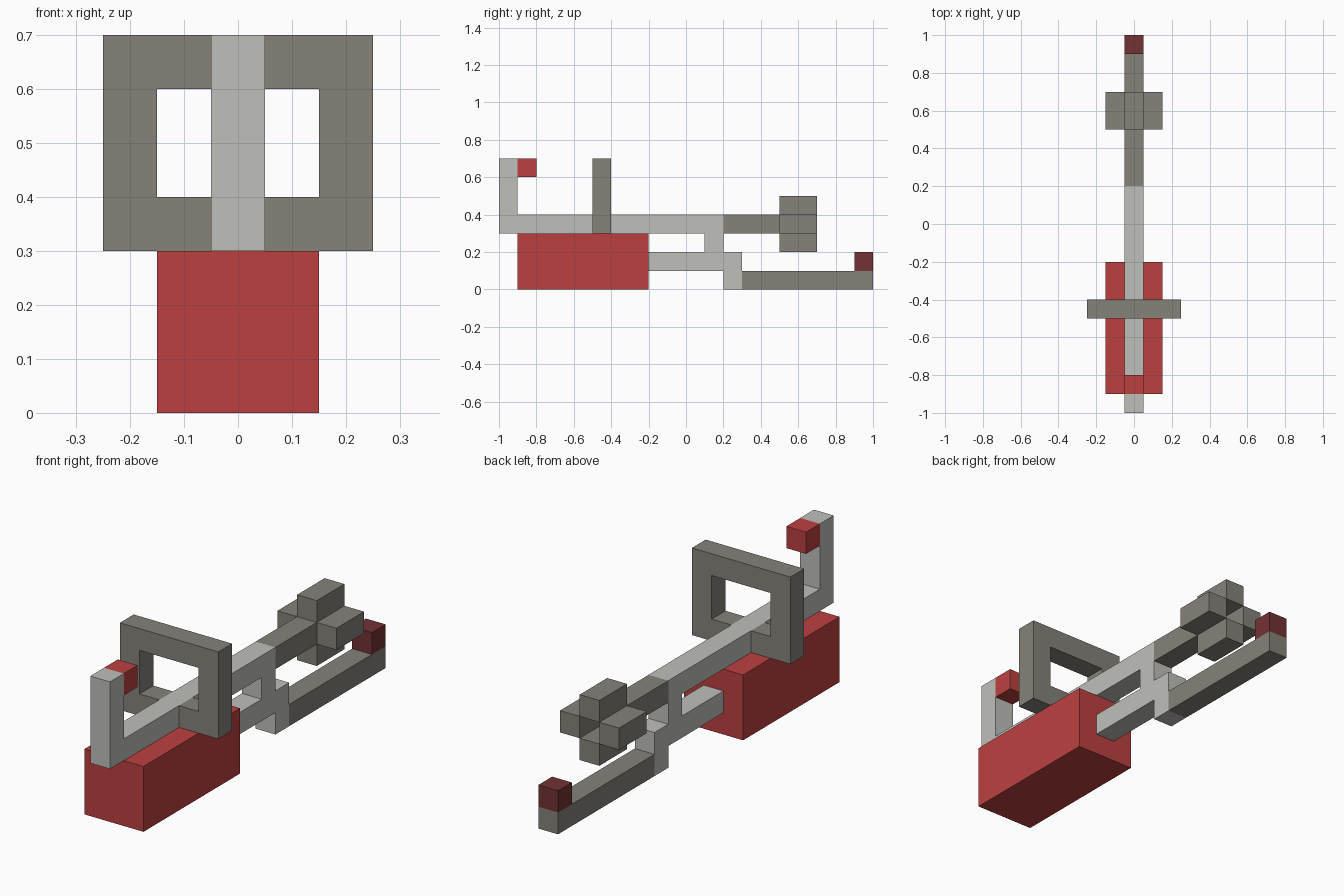
import bpy
import bmesh

cube = bpy.data.objects.get("Cube")
if cube:
    bpy.data.objects.remove(cube, do_unlink=True)


def make_material(name, rgb):
    """Flat material from 0-255 sRGB values."""
    linear = []
    for v in rgb:
        c = v / 255
        linear.append(c / 12.92 if c <= 0.04045 else ((c + 0.055) / 1.055) ** 2.4)
    colour = (*linear, 1.0)
    mat = bpy.data.materials.new(name)
    mat.use_nodes = True
    mat.diffuse_color = colour
    mat.node_tree.nodes["Principled BSDF"].inputs["Base Color"].default_value = colour
    return mat


light_grey = make_material("light grey", (191, 191, 187))
dark_grey = make_material("dark grey", (133, 130, 122))
red = make_material("red", (188, 64, 64))
dark_red = make_material("dark red", (115, 50, 52))


def boxes(name, mat, *extents):
    """One object from boxes given as (x0, x1, y0, y1, z0, z1)."""
    bm = bmesh.new()
    for x0, x1, y0, y1, z0, z1 in extents:
        for v in bmesh.ops.create_cube(bm, size=1)["verts"]:
            v.co.x = x1 if v.co.x > 0 else x0
            v.co.y = y1 if v.co.y > 0 else y0
            v.co.z = z1 if v.co.z > 0 else z0
    mesh = bpy.data.meshes.new(name)
    bm.to_mesh(mesh)
    bm.free()
    mesh.materials.append(mat)
    obj = bpy.data.objects.new(name, mesh)
    bpy.context.collection.objects.link(obj)
    return obj


def bar(name, mat, y0, y1, z0, z1, half=0.05):
    """Box centred on x = 0."""
    return boxes(name, mat, (-half, half, y0, y1, z0, z1))


# Body block and the long rail above it
bar("body_block", red, -0.9, -0.2, 0.0, 0.3, half=0.15)
bar("main_rail", light_grey, -1.0, 0.2, 0.3, 0.4)

# Upright at the front with its red tip
bar("front_post", light_grey, -1.0, -0.9, 0.4, 0.7)
bar("front_tip", red, -0.9, -0.8, 0.6, 0.7)

# Square frame around the rail: one half, mirrored
frame = boxes("square_frame", dark_grey,
              (0.15, 0.25, -0.5, -0.4, 0.3, 0.7),
              (0.0, 0.15, -0.5, -0.4, 0.6, 0.7),
              (0.05, 0.15, -0.5, -0.4, 0.3, 0.4))
frame.modifiers.new("Mirror", 'MIRROR').use_axis[0] = True

# Rear barrel ending in four blocks around an open centre
bar("barrel", dark_grey, 0.2, 0.5, 0.3, 0.4)
bar("muzzle_top", dark_grey, 0.5, 0.7, 0.4, 0.5)
bar("muzzle_bottom", dark_grey, 0.5, 0.7, 0.2, 0.3)
for side, x0, x1 in (("left", 0.05, 0.15), ("right", -0.15, -0.05)):
    boxes("muzzle_" + side, dark_grey, (x0, x1, 0.5, 0.7, 0.3, 0.4))

# Lower linkage
bar("link_upright", light_grey, 0.1, 0.2, 0.2, 0.3)
bar("lower_rail", light_grey, -0.2, 0.2, 0.1, 0.2)
bar("link_foot", light_grey, 0.2, 0.3, 0.0, 0.2)

# Tail arm with its dark red tip
bar("tail_arm", dark_grey, 0.3, 1.0, 0.0, 0.1)
bar("tail_tip", dark_red, 0.9, 1.0, 0.1, 0.2)
